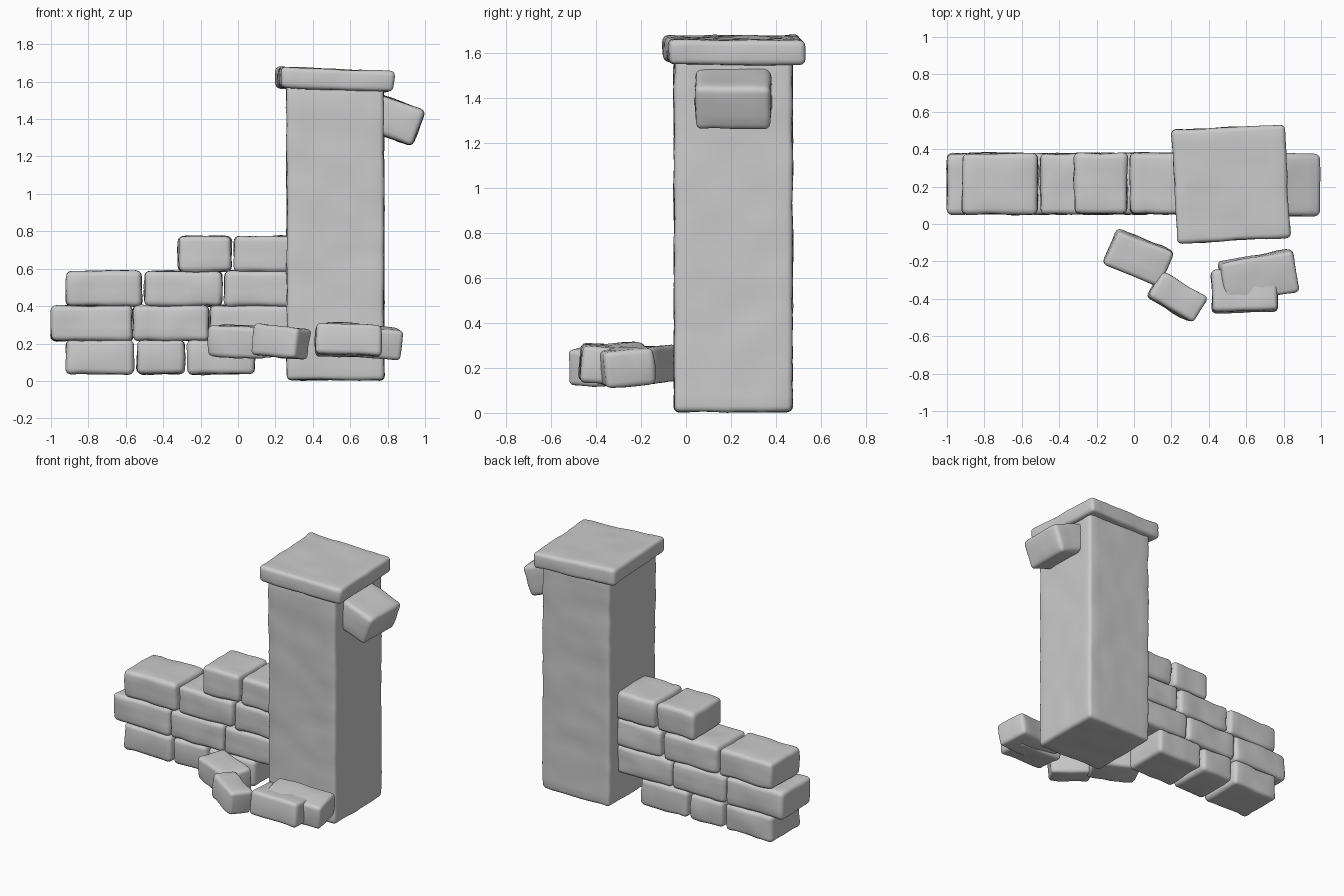
import bpy, bmesh, math, random
from mathutils import Vector, Euler, noise

if "Cube" in bpy.data.objects:
    bpy.data.objects.remove(bpy.data.objects["Cube"])

random.seed(4)


def stone(name, center, size, rot=(0, 0, 0), r=0.03, rough=0.007, step=0.05):
    """Weathered block: gridded box, rounded edges, gentle noise on the surface."""
    half = Vector(size) / 2
    bm = bmesh.new()
    bmesh.ops.create_cube(bm, size=1)
    for v in bm.verts:
        v.co = Vector(a * b for a, b in zip(v.co, size))
    # grid cuts, denser near the edges
    for axis in range(3):
        inner = half[axis] - r
        n = max(2, round(2 * inner / step))
        cuts = [-inner + 2 * inner * i / n for i in range(n + 1)]
        cuts += [s * (inner + r * 0.5) for s in (-1, 1)]
        normal = Vector((0, 0, 0))
        normal[axis] = 1
        for c in cuts:
            bmesh.ops.bisect_plane(bm, geom=bm.verts[:] + bm.edges[:] + bm.faces[:],
                                   plane_co=normal * c, plane_no=normal)
    seed = Vector(random.uniform(-50, 50) for _ in range(3))
    turn = Euler([math.radians(a) for a in rot]).to_matrix()
    for v in bm.verts:
        core = Vector(max(-(h - r), min(h - r, c)) for c, h in zip(v.co, half))
        d = (v.co - core).normalized()
        p = core + d * r
        bump = noise.noise(p * 7 + seed) * rough + noise.noise(p * 18 + seed) * rough * 0.5
        v.co = turn @ (p + d * bump) + Vector(center)
    bmesh.ops.recalc_face_normals(bm, faces=bm.faces)
    mesh = bpy.data.meshes.new(name)
    bm.to_mesh(mesh)
    bm.free()
    mesh.shade_smooth()
    obj = bpy.data.objects.new(name, mesh)
    bpy.context.collection.objects.link(obj)
    return obj


# Pillar with its slightly crooked cap and the leaning block near the top
stone("pillar", (0.52, 0.21, 0.795), (0.52, 0.525, 1.58), r=0.025)
stone("pillar_cap", (0.518, 0.214, 1.611), (0.605, 0.605, 0.11), (0, 2.2, 2.9), r=0.025)
stone("leaning_block", (0.822, 0.21, 1.402), (0.31, 0.335, 0.205), (0, 20.5, 0), r=0.03)

# Broken wall: (bottom, top, brick spans in x) for each course
courses = [
    (0.038, 0.216, [(-0.92, -0.56), (-0.54, -0.285), (-0.27, 0.09)]),
    (0.216, 0.402, [(-1.0, -0.565), (-0.56, -0.155), (-0.15, 0.30)]),
    (0.402, 0.585, [(-0.92, -0.515), (-0.50, -0.085), (-0.07, 0.30)]),
    (0.585, 0.772, [(-0.32, -0.035), (-0.02, 0.30)]),
]
for row, (z0, z1, spans) in enumerate(courses, 1):
    for col, (x0, x1) in enumerate(spans, 1):
        stone(f"wall_brick_{row}_{col}", ((x0 + x1) / 2, 0.215, (z0 + z1) / 2),
              (x1 - x0, 0.325, z1 - z0 + 0.004), r=0.03, rough=0.009)

# Fallen bricks in front
fallen = [
    ((0.025, -0.18, 0.212), (0.33, 0.20, 0.165), (4, 3, -22)),
    ((0.23, -0.392, 0.208), (0.28, 0.155, 0.165), (-4, 5, -31)),
    ((0.592, -0.36, 0.215), (0.35, 0.22, 0.165), (-5, 2, 1)),
    ((0.665, -0.282, 0.215), (0.40, 0.225, 0.165), (5, 5, 10)),
]
for i, (c, s, rot) in enumerate(fallen, 1):
    stone(f"fallen_brick_{i}", c, s, rot, r=0.025, rough=0.009)
